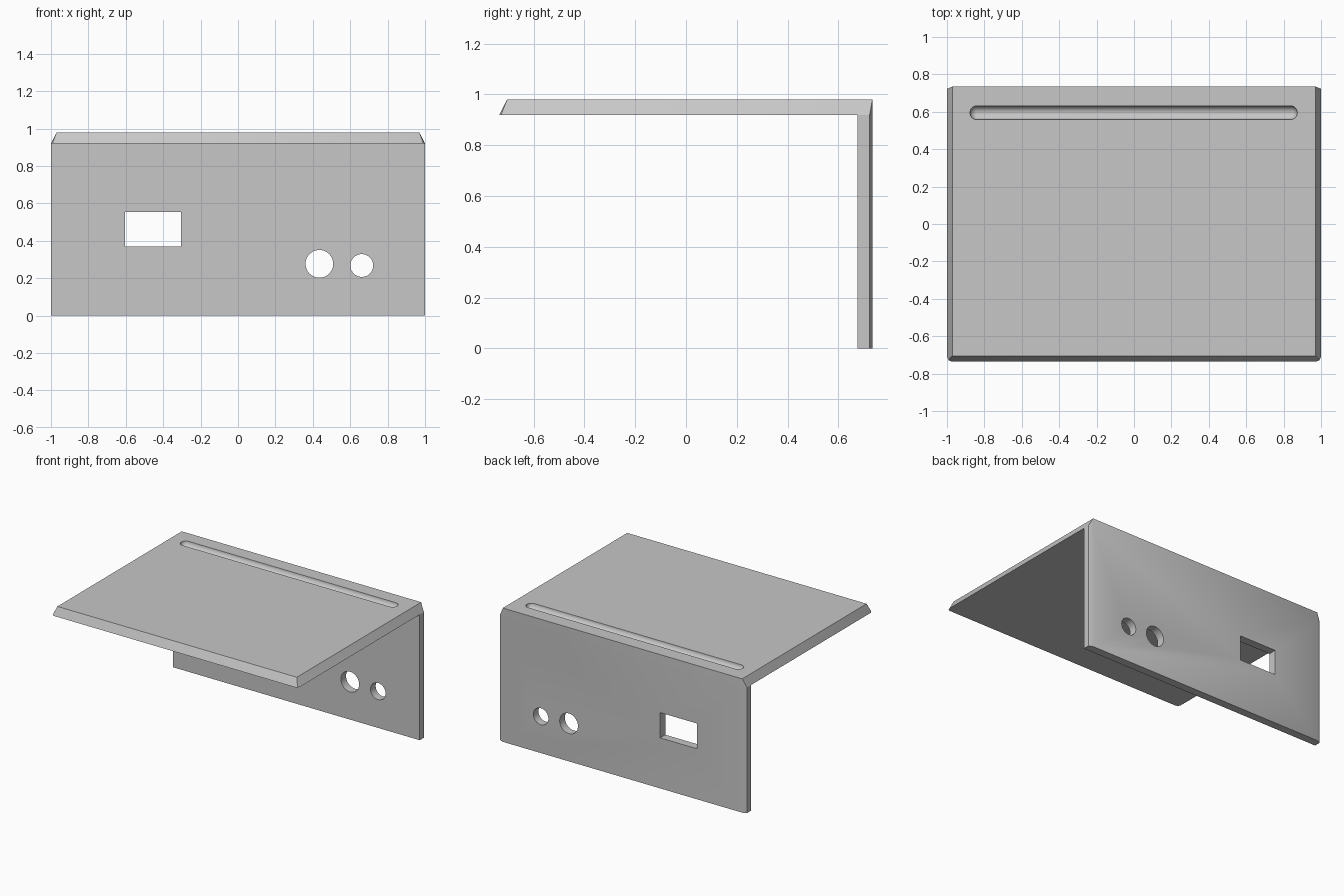
import bpy, bmesh, math
from mathutils import Matrix

if "Cube" in bpy.data.objects:
    bpy.data.objects.remove(bpy.data.objects["Cube"], do_unlink=True)

grey = bpy.data.materials.new("light_grey")
grey.use_nodes = True
colour = (0.57, 0.57, 0.57, 1)
grey.diffuse_color = colour
grey.node_tree.nodes["Principled BSDF"].inputs["Base Color"].default_value = colour

Y = 0.735          # half depth
TOP, UNDER = 0.98, 0.92
THICK = TOP - UNDER


def make(name, bm):
    bmesh.ops.recalc_face_normals(bm, faces=bm.faces)
    mesh = bpy.data.meshes.new(name)
    bm.to_mesh(mesh)
    bm.free()
    mesh.materials.append(grey)
    obj = bpy.data.objects.new(name, mesh)
    bpy.context.collection.objects.link(obj)
    return obj


def loft(name, lower, upper, z0, z1):
    """Closed solid between two outlines with equal point counts."""
    bm = bmesh.new()
    a = [bm.verts.new((x, y, z0)) for x, y in lower]
    b = [bm.verts.new((x, y, z1)) for x, y in upper]
    bm.faces.new(a)
    bm.faces.new(b)
    for i in range(len(a)):
        j = (i + 1) % len(a)
        bm.faces.new((a[i], a[j], b[j], b[i]))
    return make(name, bm)


def mirrored(half):
    return half + [(-x, y) for x, y in reversed(half)]


def cylinder(name, radius, length, matrix):
    bm = bmesh.new()
    bmesh.ops.create_cone(bm, cap_ends=True, segments=48, radius1=radius,
                          radius2=radius, depth=length, matrix=matrix)
    return make(name, bm)


def cut(obj, cutters):
    for cutter in cutters:
        mod = obj.modifiers.new("cut", 'BOOLEAN')
        mod.operation, mod.solver, mod.object = 'DIFFERENCE', 'EXACT', cutter
        bpy.ops.object.select_all(action='DESELECT')
        bpy.context.view_layer.objects.active = obj
        obj.select_set(True)
        bpy.ops.object.modifier_apply(modifier=mod.name)
        bpy.data.objects.remove(cutter, do_unlink=True)
    bpy.ops.object.shade_smooth_by_angle(angle=math.radians(25))


# Shelf: front and side edges slope in, back edge stays upright
lower = mirrored([(0.975, -Y), (0.992, -Y + 0.007), (1, -Y + 0.025),
                  (1, Y - 0.012), (0.97, Y)])
upper = mirrored([(0.97, -Y + 0.03), (0.97, -Y + 0.031), (0.97, -Y + 0.033),
                  (0.97, Y - 0.001), (0.969, Y)])
shelf = loft("shelf", lower, upper, UNDER, TOP)

# Round-bottomed groove: a capsule along x, sunk to half its thickness
bm = bmesh.new()
R, HALF = 0.037, 0.838
bmesh.ops.create_uvsphere(bm, u_segments=32, v_segments=24, radius=R,
                          matrix=Matrix.Rotation(math.pi / 2, 4, 'Y'))
equator = [e for e in bm.edges if all(abs(v.co.x) < 1e-5 for v in e.verts)]
bmesh.ops.split_edges(bm, edges=equator)
for f in bm.faces:
    f.tag = f.calc_center_median().x > 0
right = {v for f in bm.faces if f.tag for v in f.verts}
for v in bm.verts:
    v.co.x += HALF if v in right else -HALF
bmesh.ops.bridge_loops(bm, edges=[e for e in bm.edges if e.is_boundary])
bmesh.ops.translate(bm, verts=bm.verts, vec=(-0.002, 0.595, TOP))
cut(shelf, [make("groove_cutter", bm)])

# Back panel with slim chamfers on its rear upright edges
outline = mirrored([(1, Y - THICK), (1, Y - 0.012), (0.97, Y)])
panel = loft("back_panel", outline, outline, 0, UNDER)

# Window and two round holes through the panel
window = [(-0.605, 0.5), (-0.305, 0.5), (-0.305, 0.9), (-0.605, 0.9)]
cutters = [loft("window_cutter", window, window, 0.37, 0.555)]
for x, z, r in ((0.435, 0.277, 0.074), (0.662, 0.268, 0.061)):
    place = Matrix.Translation((x, 0.7, z)) @ Matrix.Rotation(math.pi / 2, 4, 'X')
    cutters.append(cylinder("hole_cutter", r, 0.4, place))
cut(panel, cutters)
